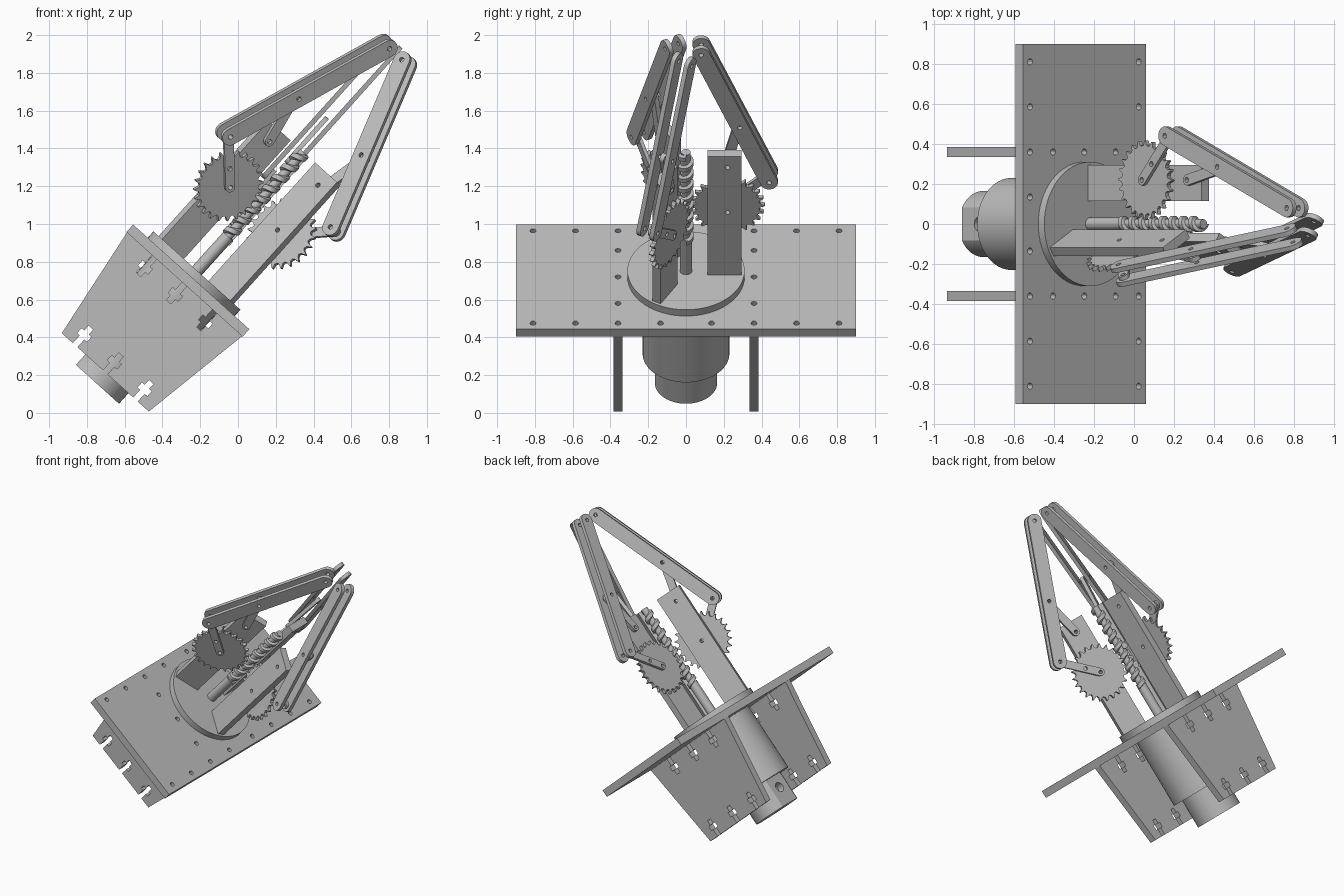
import bpy, bmesh
from math import sin, cos, pi, radians, hypot, atan2
from mathutils import Matrix

if "Cube" in bpy.data.objects:
    bpy.data.objects.remove(bpy.data.objects["Cube"])

# One grey metal for everything
metal = bpy.data.materials.new("grey_metal")
metal.use_nodes = True
GREY = (0.5, 0.5, 0.5, 1)
metal.diffuse_color = GREY
metal.node_tree.nodes["Principled BSDF"].inputs["Base Color"].default_value = GREY

# Whole machine leans over; local z is the drive axis, origin on the base plate
LEAN = Matrix.Translation((-0.2475, 0, 0.72)) @ Matrix.Rotation(radians(42), 4, 'Y')
UPRIGHT = Matrix.Rotation(pi / 2, 4, 'X')
parts = []


def add(name, mesh, matrix):
    mesh.transform(matrix)
    mesh.materials.clear()
    mesh.materials.append(metal)
    ob = bpy.data.objects.new(name, mesh)
    bpy.context.collection.objects.link(ob)
    parts.append(ob)
    return ob


def circle(x, y, r, n=16):
    return [(x + r * cos(2 * pi * i / n), y + r * sin(2 * pi * i / n)) for i in range(n)]


def sheet(name, outline, holes, thick, matrix):
    """Flat part: filled outline with holes, extruded about its middle."""
    curve = bpy.data.curves.new(name, 'CURVE')
    curve.dimensions = '2D'
    curve.fill_mode = 'BOTH'
    curve.extrude = thick / 2
    for loop in [outline] + holes:
        spline = curve.splines.new('POLY')
        spline.points.add(len(loop) - 1)
        for p, (x, y) in zip(spline.points, loop):
            p.co = (x, y, 0, 1)
        spline.use_cyclic_u = True
    temp = bpy.data.objects.new(name, curve)
    mesh = bpy.data.meshes.new_from_object(temp)
    bpy.data.objects.remove(temp)
    bpy.data.curves.remove(curve)
    bm = bmesh.new()
    bm.from_mesh(mesh)
    bmesh.ops.remove_doubles(bm, verts=bm.verts, dist=1e-5)
    bmesh.ops.recalc_face_normals(bm, faces=bm.faces)
    bm.to_mesh(mesh)
    bm.free()
    return add(name, mesh, matrix)


def flat(z0, z1):
    return LEAN @ Matrix.Translation((0, 0, (z0 + z1) / 2))


def disc(name, r, z0, z1, n=48, cut=1.0):
    pts = [(max(x, -cut), y) for x, y in circle(0, 0, r, n)]
    return sheet(name, pts, [], z1 - z0, flat(z0, z1))


def bar(name, a, b, r, holes, thick, matrix):
    """Round-ended link from a to b, with pin holes given as fractions."""
    ang = atan2(b[1] - a[1], b[0] - a[0])
    pts = []
    for (x, y), start in ((b, ang - pi / 2), (a, ang + pi / 2)):
        pts += [(x + r * cos(start + pi * i / 10), y + r * sin(start + pi * i / 10))
                for i in range(11)]
    pins = [circle(a[0] + (b[0] - a[0]) * f, a[1] + (b[1] - a[1]) * f, 0.013, 12) for f in holes]
    return sheet(name, pts, pins, thick, matrix)


# Base plate with bolt holes
bolts = [(sx * 0.365, sy * y) for sx in (-1, 1) for sy in (-1, 1)
         for y in (0.135, 0.36, 0.585, 0.81)]
bolts += [(x, sy * 0.36) for x in (-0.21, 0, 0.21) for sy in (-1, 1)]
sheet("base_plate", [(-0.414, -0.9), (0.414, -0.9), (0.414, 0.9), (-0.414, 0.9)],
      [circle(x, y, 0.016, 12) for x, y in bolts], 0.053, flat(-0.053, 0))

# Two tapered side brackets with nut slots along both edges
half_slot = [(0.016, 0), (0.016, 0.055), (0.035, 0.055), (0.035, 0.09), (0.016, 0.09), (0.016, 0.125)]
slot = [(-x, d) for x, d in half_slot] + [(x, d) for x, d in reversed(half_slot)]
TOP, LOW = -0.053, -0.68
bracket = [(-0.31, LOW)]
for c in (-0.215, 0, 0.215):
    bracket += [(c + x, LOW + d) for x, d in slot]
bracket += [(0.31, LOW), (0.41, TOP)]
for c in (0.215, 0, -0.215):
    bracket += [(c - x, TOP - d) for x, d in slot]
bracket.append((-0.41, TOP))
for side, y in (("left", 0.36), ("right", -0.36)):
    sheet("bracket_" + side, bracket, [], 0.05, LEAN @ Matrix.Translation((0, y, 0)) @ UPRIGHT)

# Motor, turntable and drive shaft
disc("motor_body", 0.23, -0.545, -0.053)
cap = disc("motor_end_cap", 0.165, -0.755, -0.545, cut=0.142)
disc("turntable", 0.31, 0, 0.045, 64)
disc("drive_shaft", 0.033, 0.045, 0.29, 24)
disc("worm_core", 0.024, 0.29, 0.889, 24)

# Cable hole bored into the flat of the end cap
cutter = sheet("cable_hole_cutter", circle(0, 0, 0.035, 20), [], 0.12,
               LEAN @ Matrix.Translation((-0.15, 0, -0.63)) @ Matrix.Rotation(pi / 2, 4, 'Y'))
cutter.hide_render = True
parts.remove(cutter)
bore = cap.modifiers.new("bore", 'BOOLEAN')
bore.operation = 'DIFFERENCE'
bore.object = cutter
bpy.context.view_layer.update()
bored = bpy.data.meshes.new_from_object(cap.evaluated_get(bpy.context.evaluated_depsgraph_get()))
cap.modifiers.clear()
if len(bored.polygons):
    cap.data = bored
bpy.data.objects.remove(cutter)

# Worm thread swept as a helix
PITCH, TURNS, STEPS = 0.075, 8, 24
profile = [(0.022, 0), (0.04, 0.008), (0.04, 0.034), (0.022, 0.042)]
bm = bmesh.new()
last = None
for i in range(TURNS * STEPS + 1):
    a = 2 * pi * i / STEPS
    ring = [bm.verts.new((r * cos(a), r * sin(a), 0.25 + PITCH * i / STEPS + h)) for r, h in profile]
    if last:
        for k in range(4):
            bm.faces.new((last[k], ring[k], ring[(k + 1) % 4], last[(k + 1) % 4]))
    else:
        bm.faces.new(ring)
    last = ring
bm.faces.new(last)
bmesh.ops.recalc_face_normals(bm, faces=bm.faces)
thread = bpy.data.meshes.new("worm_thread")
bm.to_mesh(thread)
bm.free()
add("worm_thread", thread, LEAN)

# Three fingers around the worm, drawn in the (radius, height) plane
HUB, PIVOT = (0.22, 0.49), (0.22, 0.81)
ELBOW, TIP = (0.44, 0.69), (0.08, 1.6)
MID = 0.43
KNUCKLE = tuple(e + (t - e) * MID for e, t in zip(ELBOW, TIP))
TEETH = 24
tooth = [(0, 0.197), (0.12, 0.197), (0.3, 0.174), (0.55, 0.168), (0.8, 0.174)]
gear = [(HUB[0] + r * cos(2 * pi * (i + f) / TEETH), HUB[1] + r * sin(2 * pi * (i + f) / TEETH))
        for i in range(TEETH) for f, r in tooth]

for n, angle in enumerate((90, 210, 330), 1):
    spin = LEAN @ Matrix.Rotation(radians(angle), 4, 'Z')

    def layer(t):
        return spin @ Matrix.Translation((0, t, 0)) @ UPRIGHT

    sheet(f"support_post_{n}", [(0.115, 0.045), (0.295, 0.045), (0.295, 0.889), (0.115, 0.889)],
          [circle(*HUB, 0.013, 12), circle(*PIVOT, 0.013, 12)], 0.05, layer(-0.01))
    sheet(f"worm_gear_{n}", gear, [circle(*HUB, 0.013, 12)], 0.022, layer(0.026))
    bar(f"crank_{n}", HUB, ELBOW, 0.027, [0, 0.36, 1], 0.02, layer(0.047))
    bar(f"guide_link_{n}", PIVOT, KNUCKLE, 0.027, [0, 1], 0.025, layer(0.03))
    for side, t in (("inner", -0.01), ("outer", 0.07)):
        bar(f"finger_{side}_{n}", ELBOW, TIP, 0.047, [0, MID, 1], 0.025, layer(t))

# Smooth the round walls, keep edges sharp
bpy.ops.object.select_all(action='DESELECT')
for ob in parts:
    ob.select_set(True)
bpy.context.view_layer.objects.active = parts[0]
bpy.ops.object.shade_smooth_by_angle(angle=radians(25))
